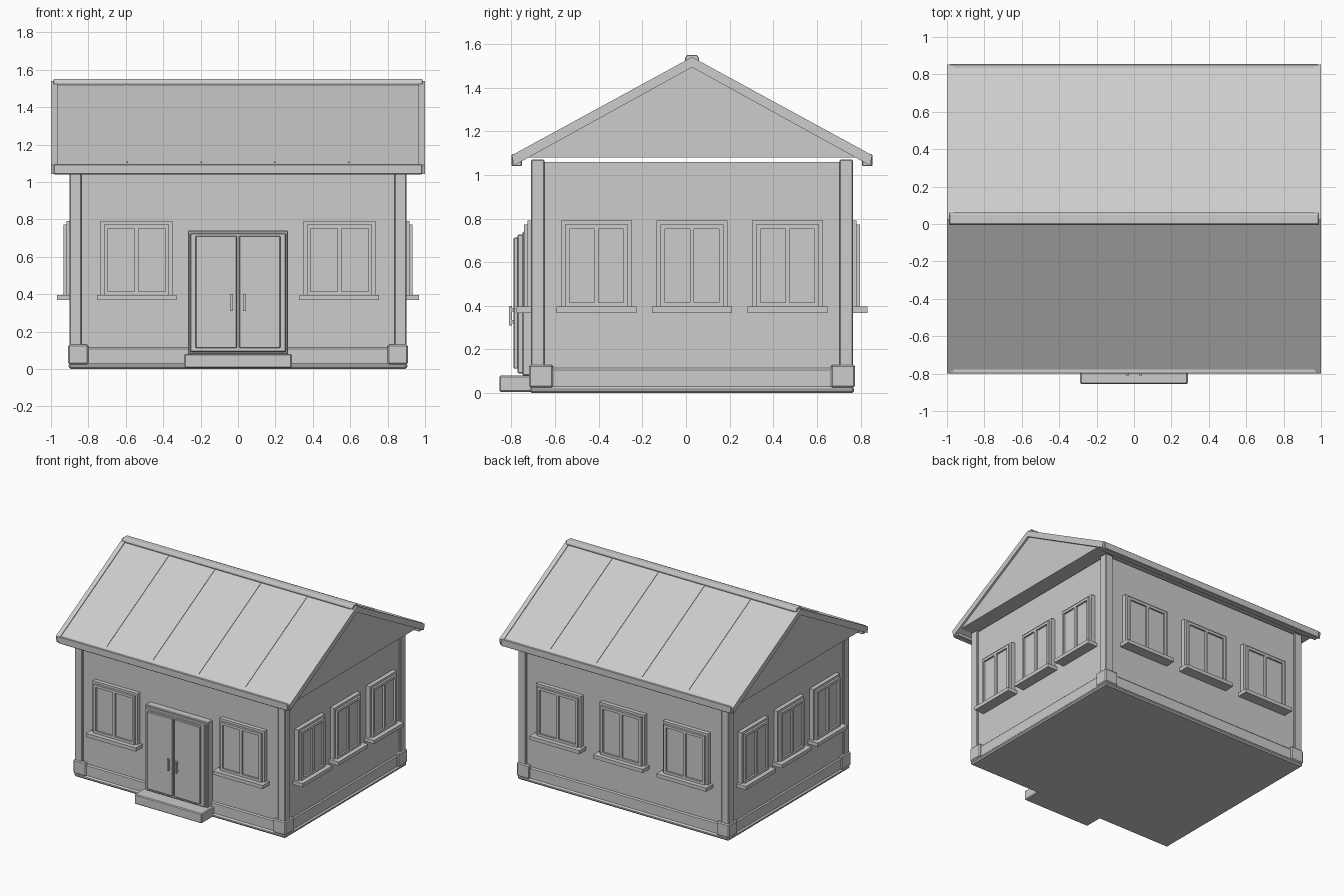
import bpy, bmesh, math
from mathutils import Matrix, Vector

if "Cube" in bpy.data.objects:
    bpy.data.objects.remove(bpy.data.objects["Cube"])

CY = 0.0275            # centre of the building in y
WX, WY = 0.885, 0.7225  # wall half sizes

grey = bpy.data.materials.new("light_grey")
grey.diffuse_color = (0.604, 0.604, 0.604, 1)
grey.use_nodes = True
grey.node_tree.nodes["Principled BSDF"].inputs["Base Color"].default_value = grey.diffuse_color


def finish(name, bm, bevel=0.0):
    bmesh.ops.recalc_face_normals(bm, faces=bm.faces)
    me = bpy.data.meshes.new(name)
    bm.to_mesh(me)
    bm.free()
    me.materials.append(grey)
    ob = bpy.data.objects.new(name, me)
    bpy.context.collection.objects.link(ob)
    if bevel:
        mod = ob.modifiers.new("bevel", 'BEVEL')
        mod.width = bevel
        mod.segments = 1
    return ob


def boxes(name, spans, bevel=0.0, mat=Matrix()):
    """One object from boxes given as (x0, x1, y0, y1, z0, z1)."""
    bm = bmesh.new()
    for x0, x1, y0, y1, z0, z1 in spans:
        m = (mat @ Matrix.Translation(((x0 + x1) / 2, (y0 + y1) / 2, (z0 + z1) / 2))
             @ Matrix.Diagonal((x1 - x0, y1 - y0, z1 - z0, 1)))
        bmesh.ops.create_cube(bm, size=1, matrix=m)
    return finish(name, bm, bevel)


def prism(name, profile, x0, x1, bevel=0.0):
    """Extrude a (y, z) profile along x; y is measured from the ridge line."""
    bm = bmesh.new()
    face = bm.faces.new([bm.verts.new((x0, CY + y, z)) for y, z in profile])
    ext = bmesh.ops.extrude_face_region(bm, geom=[face])
    verts = [g for g in ext["geom"] if isinstance(g, bmesh.types.BMVert)]
    bmesh.ops.translate(bm, verts=verts, vec=Vector((x1 - x0, 0, 0)))
    return finish(name, bm, bevel)


SLOPE = 0.545


def chevron(half, apex, thick):
    e = apex - half * SLOPE
    return [(-half, e), (0, apex), (half, e),
            (half - 0.01, e - thick), (0, apex - thick), (-half + 0.01, e - thick)]


def ring(u0, u1, z0, z1, w, d):
    """Four bars around an opening, standing out from the wall by d."""
    return [(u0, u0 + w, -d, 0.01, z0, z1), (u1 - w, u1, -d, 0.01, z0, z1),
            (u0 + w, u1 - w, -d, 0.01, z1 - w, z1), (u0 + w, u1 - w, -d, 0.01, z0, z0 + w)]


# walls and ground slab
boxes("walls", [(-WX, WX, CY - WY, CY + WY, 0.02, 1.06)])
boxes("ground_slab", [(-0.905, 0.905, CY - 0.743, CY + 0.743, 0, 0.03)], 0.01)
boxes("plinth", [(-0.895, 0.895, CY - 0.733, CY + 0.733, 0.02, 0.115)], 0.008)

# corner columns with square bases
for sx in (-1, 1):
    for sy in (-1, 1):
        def corner(o, i, oy, iy, z0, z1):
            xs = sorted((sx * i, sx * o))
            ys = sorted((CY + sy * iy, CY + sy * oy))
            return [(*xs, *ys, z0, z1)]
        boxes("corner_column", corner(0.901, 0.837, 0.738, 0.675, 0.03, 1.07), 0.005)
        boxes("column_base", corner(0.908, 0.80, 0.746, 0.637, 0.025, 0.13), 0.007)

# roof: slab, rake boards, gable body, seams, fascias, ridge cap
prism("roof_slab", chevron(0.82, 1.534, 0.041), -0.966, 0.966)
for s in (-1, 1):
    a, b = sorted((s * 0.965, s * 1.0))
    prism("rake_board", chevron(0.826, 1.54, 0.047), a, b)
    ys = sorted((CY + s * 0.827, CY + s * 0.78))
    boxes("eave_fascia", [(-0.985, 0.985, *ys, 1.04, 1.095)], 0.004)
prism("gable_body", [(-0.755, 1.08), (0, 1.496), (0.755, 1.08)], -0.985, 0.985)
for x in (-0.592, -0.197, 0.197, 0.592):
    prism("roof_seam", chevron(0.79, 1.538, 0.008), x - 0.004, x + 0.004)
prism("ridge_cap", [(-0.034, 1.53), (-0.024, 1.55), (0.024, 1.55), (0.034, 1.53),
                    (0.028, 1.515), (-0.028, 1.515)], -0.987, 0.987, 0.003)


# windows: outer frame, sash with centre bar, pane and sill
def window(turn, dist, u, width):
    mat = (Matrix.Translation((0, CY, 0)) @ Matrix.Rotation(math.radians(turn), 4, 'Z')
           @ Matrix.Translation((u, -dist, 0)))
    h = width / 2
    boxes("window_frame", ring(-h, h, 0.39, 0.79, 0.022, 0.032), 0, mat)
    k = h - 0.018
    boxes("window_sash", ring(-k, k, 0.395, 0.772, 0.02, 0.048)
          + [(-0.01, 0.01, -0.048, 0.01, 0.41, 0.755)], 0, mat)
    boxes("window_pane", [(-k + 0.01, k - 0.01, -0.034, 0.01, 0.40, 0.765)], 0, mat)
    boxes("window_sill", [(-h - 0.02, h + 0.02, -0.082, 0.01, 0.368, 0.396)], 0, mat)


for u in (-0.5425, 0.5425):
    window(0, WY, u, 0.385)
for u in (-0.5425, 0, 0.5425):
    window(180, WY, u, 0.385)
for turn in (90, 270):
    for u in (-0.4375, 0, 0.4375):
        window(turn, WX, u, 0.325)

# entrance: stepped surround, two leaves, handles and step
boxes("door_surround", [(-0.268, 0.268, -0.75, -0.68, 0.08, 0.74)], 0.005)
boxes("door_frame", [(-0.256, 0.256, -0.772, -0.70, 0.09, 0.727)], 0.005)
for s in (-1, 1):
    a, b = sorted((s * 0.006, s * 0.226))
    boxes("door_leaf", [(a, b, -0.79, -0.74, 0.112, 0.712)], 0.004)
    a, b = sorted((s * 0.028, s * 0.042))
    boxes("door_handle", [(a, b, -0.81, -0.798, 0.31, 0.40),
                          (a, b, -0.80, -0.78, 0.32, 0.335),
                          (a, b, -0.80, -0.78, 0.375, 0.39)])
boxes("door_step", [(-0.288, 0.288, -0.855, -0.69, 0.005, 0.08)], 0.006)
